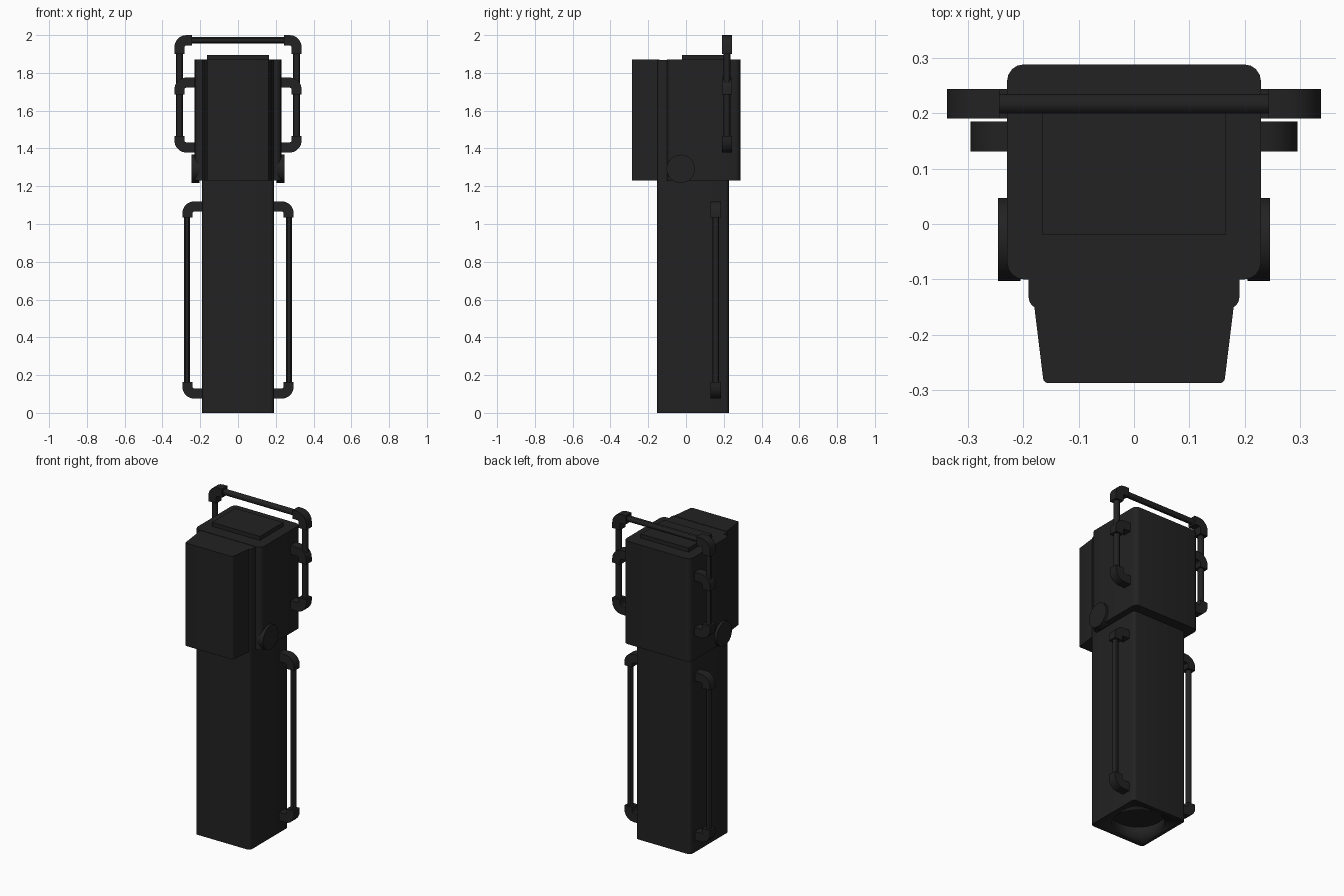
import bpy, bmesh
from math import cos, sin, pi
from mathutils import Matrix

cube = bpy.data.objects.get("Cube")
if cube:
    bpy.data.objects.remove(cube)

black = bpy.data.materials.new("matte_black")
black.use_nodes = True
colour = (0.016, 0.016, 0.016, 1)
black.diffuse_color = colour
bsdf = black.node_tree.nodes["Principled BSDF"]
bsdf.inputs["Base Color"].default_value = colour
bsdf.inputs["Roughness"].default_value = 0.8


def finish(name, bm, smooth=True):
    bmesh.ops.recalc_face_normals(bm, faces=bm.faces)
    mesh = bpy.data.meshes.new(name)
    bm.to_mesh(mesh)
    bm.free()
    mesh.materials.append(black)
    ob = bpy.data.objects.new(name, mesh)
    bpy.context.collection.objects.link(ob)
    if smooth:
        bpy.ops.object.select_all(action="DESELECT")
        ob.select_set(True)
        bpy.context.view_layer.objects.active = ob
        bpy.ops.object.shade_smooth_by_angle(angle=pi / 6)
    return ob


def prism(name, outline, z0, z1, radius=0.0):
    """Extrude a plan outline upwards and round its vertical edges."""
    bm = bmesh.new()
    face = bm.faces.new([bm.verts.new((x, y, z0)) for x, y in outline])
    new = bmesh.ops.extrude_face_region(bm, geom=[face])["geom"]
    for v in new:
        if isinstance(v, bmesh.types.BMVert):
            v.co.z = z1
    if radius:
        upright = [e for e in bm.edges if abs(e.verts[0].co.z - e.verts[1].co.z) > 0.001]
        bmesh.ops.bevel(bm, geom=upright, offset=radius, segments=4,
                        profile=0.5, affect="EDGES")
    return finish(name, bm)


def block(name, hw, y0, y1, z0, z1, radius=0.0):
    return prism(name, [(-hw, y0), (hw, y0), (hw, y1), (-hw, y1)], z0, z1, radius)


def rod(name, centre, radius, length, axis="Z", sides=12):
    bm = bmesh.new()
    turn = Matrix.Rotation(pi / 2, 4, "Y") if axis == "X" else Matrix()
    bmesh.ops.create_cone(bm, cap_ends=True, segments=sides, radius1=radius,
                          radius2=radius, depth=length,
                          matrix=Matrix.Translation(centre) @ turn)
    return finish(name, bm)


def elbow(name, side, x_in, x, y, z, z_end):
    """Square-section bend from a level leg at height z to an upright leg at x."""
    half, bend = 0.027, 0.037
    up = 1 if z_end > z else -1
    cx, cz = x - bend, z + up * bend

    def arc(r, steps):
        return [(cx + r * sin(a), cz - up * r * cos(a))
                for a in (i * pi / 2 / steps for i in range(steps + 1))]
    pts = [(x_in, z - up * half)] + arc(bend + half, 5) + [(x + half, z_end), (x - half, z_end)]
    pts += arc(bend - half, 3)[::-1] + [(x_in, z + up * half)]
    bm = bmesh.new()
    face = bm.faces.new([bm.verts.new((side * px, y - half, pz)) for px, pz in pts])
    new = bmesh.ops.extrude_face_region(bm, geom=[face])["geom"]
    for v in new:
        if isinstance(v, bmesh.types.BMVert):
            v.co.y = y + half
    return finish(name, bm)


# Tall body with a round socket in its base
body = block("body_column", 0.19, -0.153, 0.227, 0, 1.24, 0.02)
socket = rod("socket_cutter", (0, 0.037, 0), 0.15, 0.12, sides=24)
cut = body.modifiers.new("socket", "BOOLEAN")
cut.operation = "DIFFERENCE"
cut.object = socket
bpy.context.view_layer.objects.active = body
bpy.ops.object.modifier_apply(modifier=cut.name)
bpy.data.objects.remove(socket)

# Head, neck, tapered front housing and top plate
block("head", 0.229, -0.1, 0.288, 1.23, 1.87, 0.03)
block("neck", 0.19, -0.153, 0.0, 1.232, 1.868, 0.02)
prism("front_housing", [(-0.163, -0.287), (0.163, -0.287), (0.181, -0.14), (-0.181, -0.14)],
      1.23, 1.87, 0.008)
block("top_plate", 0.165, -0.02, 0.21, 1.86, 1.895)

# Side knobs and handles
for side, label in ((1, "left"), (-1, "right")):
    rod(label + "_knob", (side * 0.225, -0.028, 1.292), 0.075, 0.04, "X", 32)

    rod(label + "_lower_grip", (side * 0.27, 0.158, 0.6), 0.017, 0.9)
    elbow(label + "_lower_grip_top", side, 0.18, 0.268, 0.158, 1.093, 1.035)
    elbow(label + "_lower_grip_bottom", side, 0.18, 0.268, 0.158, 0.102, 0.163)

    rod(label + "_upper_grip", (side * 0.31, 0.217, 1.68), 0.018, 0.48)
    elbow(label + "_upper_grip_middle", side, 0.22, 0.31, 0.217, 1.749, 1.685)
    elbow(label + "_upper_grip_bottom", side, 0.22, 0.31, 0.217, 1.405, 1.467)
    elbow(label + "_top_bar_corner", side, 0.243, 0.31, 0.217, 1.973, 1.9)

rod("top_bar", (0, 0.217, 1.973), 0.018, 0.52, "X")
